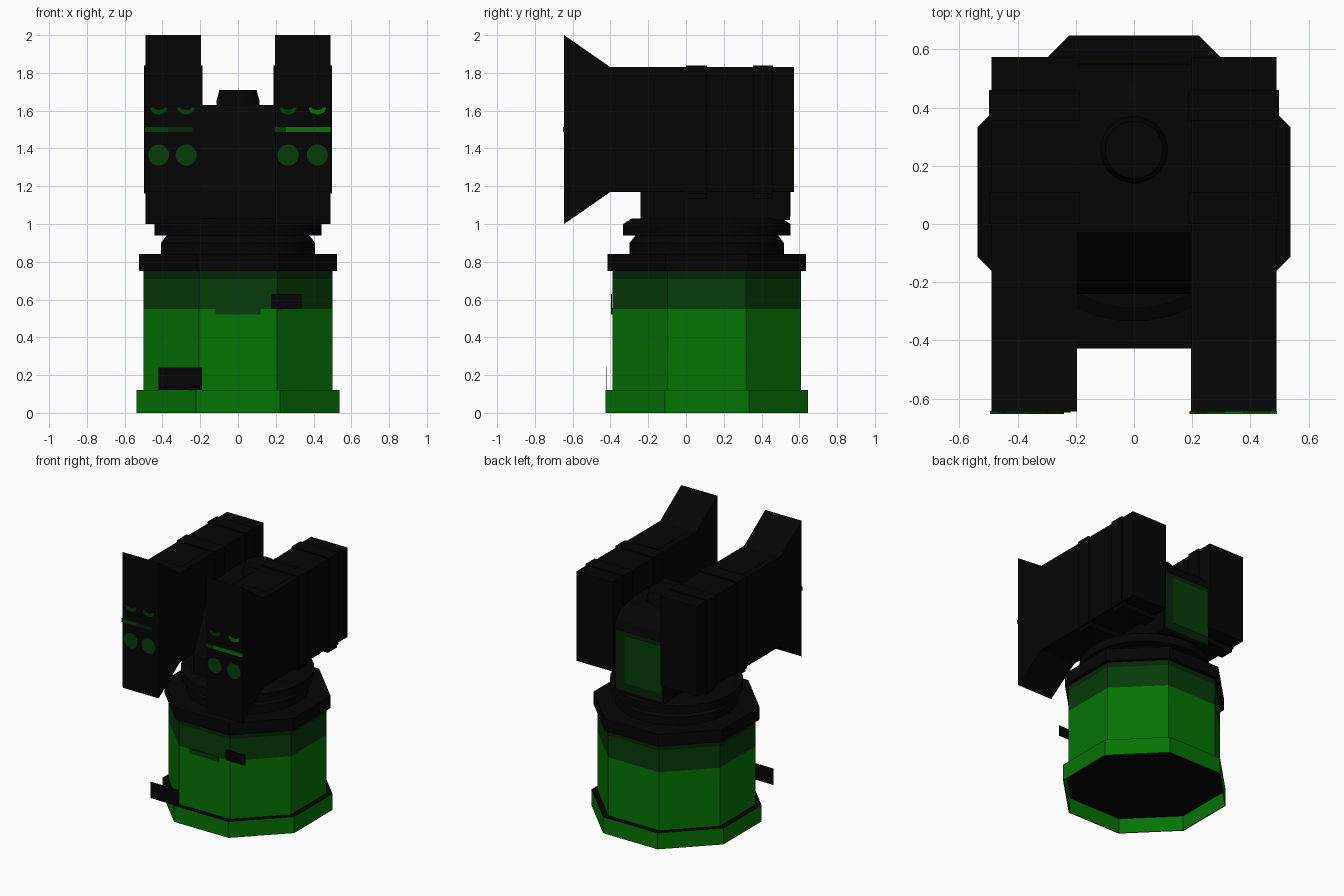
import bpy, bmesh, math

if "Cube" in bpy.data.objects:
    bpy.data.objects.remove(bpy.data.objects["Cube"])

CY = 0.11  # y of the pedestal axis


def material(name, rgb):
    m = bpy.data.materials.new(name)
    m.diffuse_color = (*rgb, 1)
    m.use_nodes = True
    m.node_tree.nodes["Principled BSDF"].inputs["Base Color"].default_value = m.diffuse_color
    return m


BLACK = material("black", (0.0015, 0.0015, 0.0015))
GREEN = material("bright green", (0.0016, 0.172, 0.0016))
DARK = material("dark green", (0.002, 0.043, 0.0026))
DEEP = material("deep green", (0.0017, 0.018, 0.002))


def finish(name, bm, mats):
    bmesh.ops.recalc_face_normals(bm, faces=bm.faces)
    me = bpy.data.meshes.new(name)
    bm.to_mesh(me)
    bm.free()
    for m in mats:
        me.materials.append(m)
    ob = bpy.data.objects.new(name, me)
    bpy.context.collection.objects.link(ob)
    return ob


def box(name, x, y, z, mat):
    """Box from three (low, high) ranges."""
    bm = bmesh.new()
    bmesh.ops.create_cube(bm, size=1)
    for v in bm.verts:
        v.co = [(r[0] + r[1]) / 2 + c * (r[1] - r[0]) for r, c in zip((x, y, z), v.co)]
    return finish(name, bm, [mat])


def turned(name, profile, sides, mats, rule=None, smooth=False, cy=CY):
    """Stack of rings (apothem, z) round a vertical axis, flats facing the axes."""
    bm = bmesh.new()
    k = 1 / math.cos(math.pi / sides)
    rings = []
    for r, z in profile:
        angles = [(i + 0.5) * 2 * math.pi / sides for i in range(sides)]
        rings.append([bm.verts.new((r * k * math.cos(a), cy + r * k * math.sin(a), z)) for a in angles])
    for a, b in zip(rings, rings[1:]):
        for i in range(sides):
            j = (i + 1) % sides
            bm.faces.new((a[i], a[j], b[j], b[i]))
    bm.faces.new(rings[0])
    bm.faces.new(rings[-1])
    bm.normal_update()
    if rule:
        for f in bm.faces:
            f.material_index = rule(f)
    ob = finish(name, bm, mats)
    if smooth:
        bpy.context.view_layer.objects.active = ob
        ob.select_set(True)
        bpy.ops.object.shade_smooth_by_angle(angle=math.radians(30))
        ob.select_set(False)
    return ob


def extruded(name, profile, x0, x1, mat):
    """Side profile of (y, z) points extended along x."""
    bm = bmesh.new()
    a = [bm.verts.new((x0, y, z)) for y, z in profile]
    b = [bm.verts.new((x1, y, z)) for y, z in profile]
    bm.faces.new(a)
    bm.faces.new(b)
    for i in range(len(a)):
        j = (i + 1) % len(a)
        bm.faces.new((a[i], a[j], b[j], b[i]))
    return finish(name, bm, [mat])


def disc(name, x, z, r, mat, y0, crescent=False):
    """Thin lens plate on the front; a crescent keeps the bottom only."""
    n = 20
    if crescent:
        low = [(-math.pi + i * math.pi / 10) for i in range(11)]
        pts = [(r * math.cos(a), 0.8 * r * math.sin(a)) for a in low]
        pts += [(0.6 * r * math.cos(a), 0.28 * r * math.sin(a)) for a in reversed(low)]
    else:
        pts = [(r * math.cos(i * math.tau / n), r * math.sin(i * math.tau / n)) for i in range(n)]
    bm = bmesh.new()
    f = bm.faces.new([bm.verts.new((x + u, y0, z + v)) for u, v in pts])
    ext = bmesh.ops.extrude_face_region(bm, geom=[f])
    for v in ext["geom"]:
        if isinstance(v, bmesh.types.BMVert):
            v.co.y -= 0.002
    return finish(name, bm, [mat])


# Octagonal pedestal; the base ring is hollow below its black floor
turned("base_ring", [(0.527, 0.11), (0.53, 0), (0.537, 0), (0.537, 0.12)], 8, [GREEN, BLACK],
       lambda f: int(abs(f.normal.z) > 0.5 and f.calc_center_median().z > 0.05))
turned("pedestal_body", [(0.5, 0.115), (0.5, 0.55), (0.5, 0.71), (0.5, 0.76)], 8, [GREEN, DARK, DEEP],
       lambda f: sum(f.calc_center_median().z > h for h in (0.55, 0.71)))
turned("pedestal_cap", [(0.525, 0.75), (0.525, 0.84)], 8, [BLACK])
box("band_notch", (-0.12, 0.12), (-0.396, -0.388), (0.52, 0.555), DARK)
box("lower_label_plate", (-0.42, -0.19), (-0.421, -0.418), (0.12, 0.24), BLACK)
box("upper_label_plate", (0.175, 0.335), (-0.396, -0.393), (0.55, 0.63), BLACK)

# Round bearing and turntable
turned("neck", [(0.408, 0.83), (0.408, 0.9), (0.37, 0.95)], 32, [BLACK], smooth=True)
turned("turntable", [(0.443, 0.94), (0.443, 1.0), (0.395, 1.03)], 32, [BLACK], smooth=True)

# Central housing with rounded back and sloped front
extruded("housing", [(-0.24, 1.02), (0.55, 1.02), (0.55, 1.48), (0.535, 1.54), (0.49, 1.59),
                     (0.43, 1.62), (0.36, 1.63), (-0.03, 1.63), (-0.24, 1.17)], -0.2, 0.2, BLACK)
box("rear_window_frame", (-0.196, 0.185), (0.547, 0.552), (1.04, 1.478), DEEP)
box("rear_window", (-0.194, 0.112), (0.549, 0.554), (1.1, 1.45), DARK)
turned("roof_hatch", [(0.115, 1.62), (0.115, 1.65), (0.098, 1.71)], 24, [BLACK], smooth=True, cy=0.255)

# Launcher arms on both sides
FRONT = -0.645
for s, side in ((-1, "left"), (1, "right")):
    def span(a, b):
        return tuple(sorted((s * a, s * b)))

    extruded(side + "_arm", [(FRONT, 1.0), (-0.4, 1.17), (0.573, 1.17), (0.573, 1.83),
                             (-0.4, 1.83), (FRONT, 2.0)], s * 0.195, s * 0.49, BLACK)
    # Raised bands with a foot below
    for i, (y0, y1) in enumerate(((0.0, 0.11), (0.355, 0.46))):
        box(f"{side}_arm_band_{i + 1}", span(0.187, 0.498), (y0, y1), (1.162, 1.838), BLACK)
        box(f"{side}_arm_foot_{i + 1}", span(0.2, 0.485), (y0, y1), (1.135, 1.165), BLACK)
    box(side + "_top_panel", span(0.24, 0.45), (-0.31, -0.02), (1.825, 1.832), BLACK)

    # Front lenses
    for x in (0.265 if s > 0 else 0.275, 0.42):
        disc(side + "_lower_lens", s * x, 1.365, 0.056, DARK, FRONT)
        lit = s > 0 and x > 0.4
        disc(side + "_upper_lens", s * x, 1.617, 0.046, GREEN if lit else DARK, FRONT, True)

# Light bars across the arm fronts
for name, x0, x1, mat in (("right_bar_inner", 0.19, 0.255, DARK), ("right_bar_outer", 0.255, 0.492, GREEN),
                          ("left_bar_outer", -0.495, -0.37, DARK), ("left_bar_inner", -0.37, -0.24, DEEP)):
    box(name, (x0, x1), (-0.652, -0.643), (1.487, 1.513), mat)
